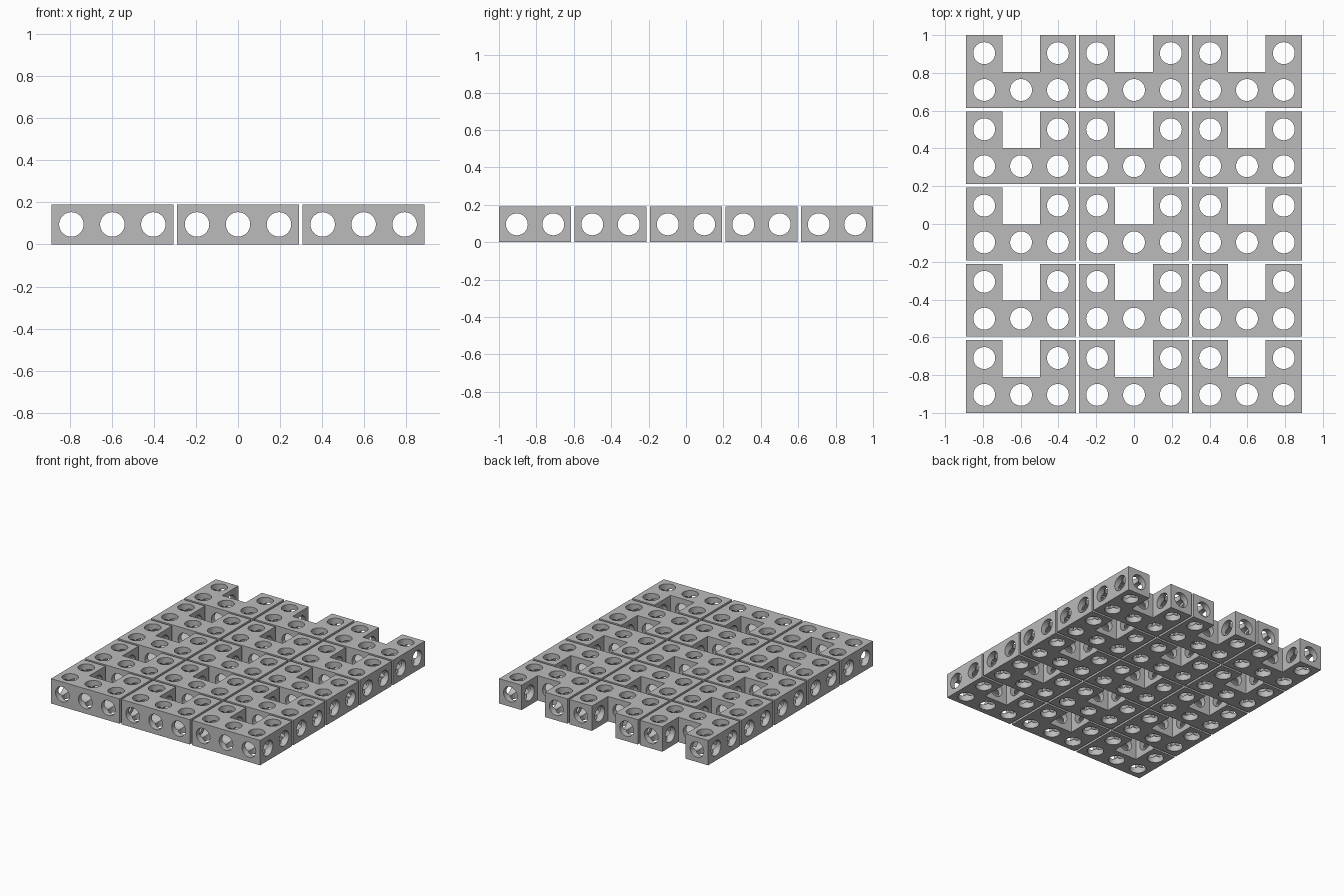
import bpy, bmesh, math
from mathutils import Matrix, Vector

if "Cube" in bpy.data.objects:
    bpy.data.objects.remove(bpy.data.objects["Cube"])

S = 0.195              # hole spacing
B = 0.191              # beam thickness
W, H = 2 * S + B, S + B  # bracket width and depth
COLS, ROWS = 3, 5
PITCH_X, PITCH_Y = 0.598, (2 - H) / 4

grey = bpy.data.materials.new("plain grey")
grey.diffuse_color = (0.5, 0.5, 0.5, 1)
grey.use_nodes = True
grey.node_tree.nodes["Principled BSDF"].inputs["Base Color"].default_value = grey.diffuse_color


def add_object(name, bm):
    bmesh.ops.recalc_face_normals(bm, faces=bm.faces)
    mesh = bpy.data.meshes.new(name)
    bm.to_mesh(mesh)
    bm.free()
    obj = bpy.data.objects.new(name, mesh)
    bpy.context.collection.objects.link(obj)
    return obj


def rods(name, axis, centres, radius):
    """Parallel cylinders along one axis, used to drill the bracket."""
    bm = bmesh.new()
    turn = Vector((0, 0, 1)).rotation_difference(Vector(axis)).to_matrix().to_4x4()
    for c in centres:
        bmesh.ops.create_cone(bm, cap_ends=True, segments=32, radius1=radius,
                              radius2=radius, depth=1.2,
                              matrix=Matrix.Translation(c) @ turn)
    obj = add_object(name, bm)
    obj.hide_render = True
    return obj


# U-shaped bracket body: base beam with two arms towards the back
w, n = W / 2, W / 2 - B
outline = [(-w, 0), (w, 0), (w, H), (n, H), (n, B), (-n, B), (-n, H), (-w, H)]
bm = bmesh.new()
face = bm.faces.new([bm.verts.new((x, y, 0)) for x, y in outline])
top = bmesh.ops.extrude_face_region(bm, geom=[face])["geom"]
bmesh.ops.translate(bm, vec=(0, 0, B),
                    verts=[v for v in top if isinstance(v, bmesh.types.BMVert)])
bracket = add_object("bracket", bm)

# Through holes in all three directions
m = B / 2
xs, ys = (-S, 0, S), (m, m + S)
drills = [
    rods("upright_drill", (0, 0, 1),
         [(x, y, m) for x in xs for y in ys if x or y == m], 0.0580),
    rods("lengthwise_drill", (0, 1, 0), [(x, H / 2, m) for x in xs], 0.0583),
    rods("sideways_drill", (1, 0, 0), [(0, y, m) for y in ys], 0.0586),
]
bpy.context.view_layer.objects.active = bracket
bracket.select_set(True)
for drill in drills:
    mod = bracket.modifiers.new("holes", "BOOLEAN")
    mod.operation = "DIFFERENCE"
    mod.solver = "EXACT"
    mod.object = drill
    bpy.ops.object.modifier_apply(modifier=mod.name)
for drill in drills:
    bpy.data.objects.remove(drill)

bracket.data.materials.clear()
bracket.data.materials.append(grey)
bpy.ops.object.shade_smooth_by_angle(angle=math.radians(30))

# Grid of identical brackets
for row in range(ROWS):
    for col in range(COLS):
        piece = bracket
        if row or col:
            piece = bracket.copy()
            bpy.context.collection.objects.link(piece)
        piece.name = f"bracket_row{row + 1}_column{col + 1}"
        piece.location = ((col - 1) * PITCH_X, -1 + row * PITCH_Y, 0)
